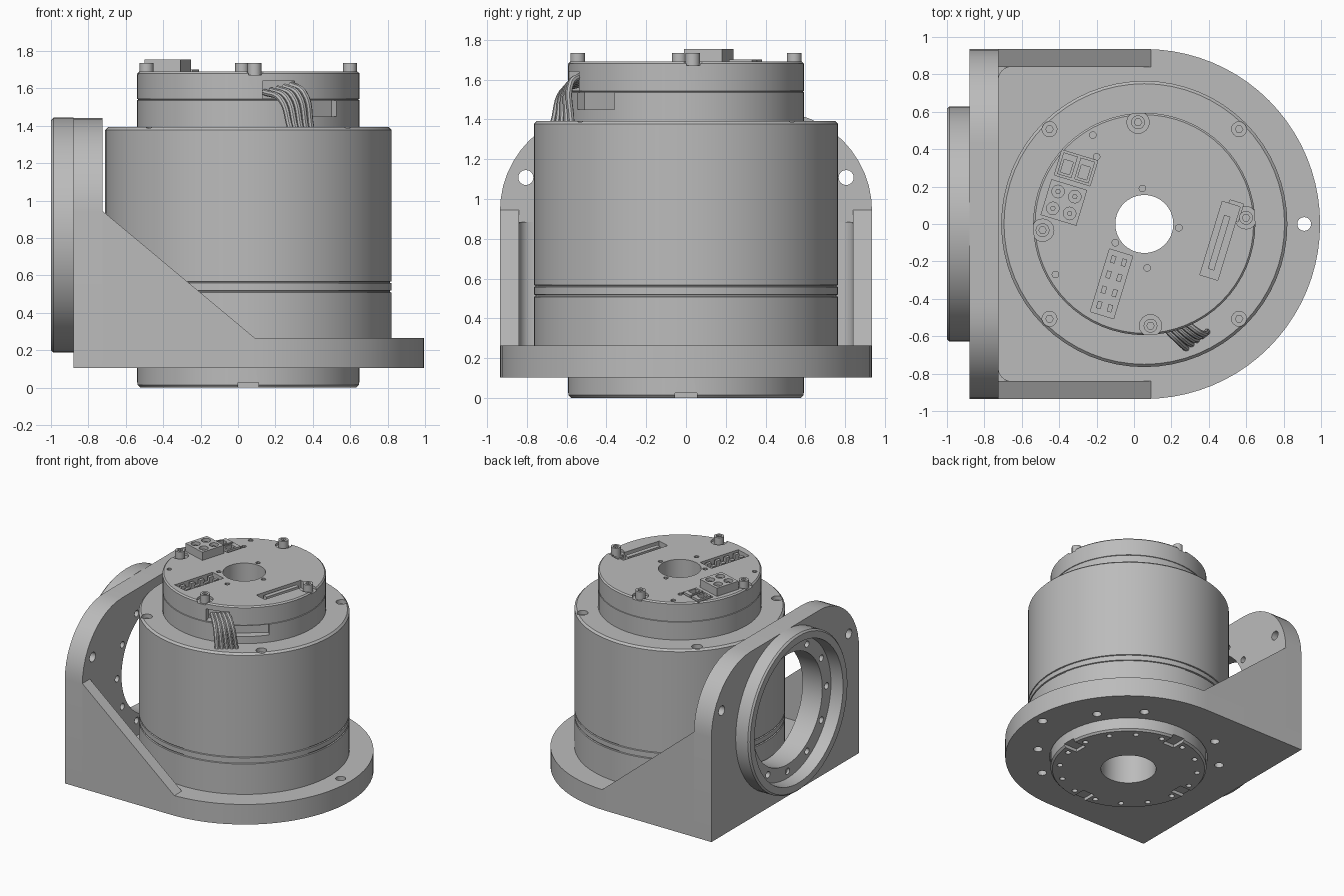
import bpy, bmesh
from math import sin, cos, pi, radians
from mathutils import Vector

cube = bpy.data.objects.get("Cube")
if cube:
    bpy.data.objects.remove(cube, do_unlink=True)

grey = bpy.data.materials.new("machined_grey")
grey.use_nodes = True
colour = (0.5, 0.5, 0.5, 1)
grey.diffuse_color = colour
grey.node_tree.nodes["Principled BSDF"].inputs["Base Color"].default_value = colour

CX = 0.055          # motor axis
RZ = 0.815          # side ring axis height
TOP = 1.69          # top of the cap
TILT = radians(-17)  # connector angle


def place(u, v, w, axis):
    return Vector({"z": (u, v, w), "x": (w, u, v), "y": (u, w, v)}[axis])


def finish(name, bm):
    bmesh.ops.recalc_face_normals(bm, faces=bm.faces)
    mesh = bpy.data.meshes.new(name)
    bm.to_mesh(mesh)
    bm.free()
    mesh.materials.append(grey)
    ob = bpy.data.objects.new(name, mesh)
    bpy.context.collection.objects.link(ob)
    return ob


def prism(name, pts, lo, hi, axis="z"):
    bm = bmesh.new()
    a = [bm.verts.new(place(u, v, lo, axis)) for u, v in pts]
    b = [bm.verts.new(place(u, v, hi, axis)) for u, v in pts]
    bm.faces.new(a)
    bm.faces.new(b)
    for i in range(len(a)):
        j = (i + 1) % len(a)
        bm.faces.new((a[i], a[j], b[j], b[i]))
    return finish(name, bm)


def lathe(name, profile, u0, v0, axis="z", n=64):
    bm = bmesh.new()
    rings = [[bm.verts.new(place(u0 + r * cos(2 * pi * k / n), v0 + r * sin(2 * pi * k / n), w, axis))
              for k in range(n)] for r, w in profile]
    for i, ring in enumerate(rings):
        nxt = rings[(i + 1) % len(rings)]
        for k in range(n):
            m = (k + 1) % n
            bm.faces.new((ring[k], ring[m], nxt[m], nxt[k]))
    return finish(name, bm)


def arc(u, v, r, a0, a1, n):
    return [(u + r * cos(radians(a0 + (a1 - a0) * i / n)),
             v + r * sin(radians(a0 + (a1 - a0) * i / n))) for i in range(n + 1)]


def disc(u, v, r, n=16):
    return arc(u, v, r, 0, 360, n)[:-1]


def rect(u, v, w, h, ang=0.0):
    c, s = cos(ang), sin(ang)
    return [(u + x * w / 2 * c - y * h / 2 * s, v + x * w / 2 * s + y * h / 2 * c)
            for x, y in ((-1, -1), (1, -1), (1, 1), (-1, 1))]


def polar(r, deg, u=CX, v=0.0):
    return u + r * cos(radians(deg)), v + r * sin(radians(deg))


def activate(ob):
    bpy.ops.object.select_all(action="DESELECT")
    ob.select_set(True)
    bpy.context.view_layer.objects.active = ob


def cut(ob, pts, lo, hi, axis="z"):
    cutter = prism("cutter", pts, lo, hi, axis)
    cutter.hide_render = True
    mod = ob.modifiers.new("cut", "BOOLEAN")
    mod.operation = "DIFFERENCE"
    mod.solver = "EXACT"
    mod.object = cutter
    activate(ob)
    bpy.ops.object.modifier_apply(modifier=mod.name)
    bpy.data.objects.remove(cutter, do_unlink=True)


# Bracket foot: square at the plate end, round at the other
outline = [(-0.725, -0.935)] + arc(0.06, 0, 0.935, -90, 90, 40) + [(-0.725, 0.935)]
foot = prism("bracket_foot", outline, 0.104, 0.265)
cut(foot, disc(CX, 0, 0.6, 64), 0, 0.4)
cut(foot, disc(0.91, 0, 0.037), 0, 0.4)
for quarter in range(4):
    for a in (30, 60):
        cut(foot, disc(*polar(0.7, 90 * quarter + a), 0.035), 0, 0.4)

# Upright plate with rounded shoulders
outline = [(-0.935, 0.104), (0.935, 0.104)] + arc(0.435, 0.94, 0.5, 0, 90, 12) + arc(-0.435, 0.94, 0.5, 90, 180, 12)
plate = prism("bracket_plate", outline, -0.88, -0.725, "x")
cut(plate, disc(0, RZ, 0.44, 64), -1.2, -0.5, "x")
for s in (-1, 1):
    cut(plate, disc(s * 0.805, 1.108, 0.038), -1.2, -0.5, "x")

# Output ring on the outside of the plate
ring = lathe("side_ring", [(0.44, -0.88), (0.44, -0.9), (0.55, -0.9), (0.56, -1),
                           (0.615, -1), (0.628, -0.987), (0.628, -0.88)], 0, RZ, "x")
for k in range(12):
    hole = disc(*polar(0.495, 30 * k, 0, RZ), 0.026, 12)
    cut(plate, hole, -1.2, -0.5, "x")
    cut(ring, hole, -1.2, -0.5, "x")

# Sloping side gussets with a rounded inner corner
gussets = []
for s, side in ((-1, "right"), (1, "left")):
    gussets.append(prism(side + "_gusset", [(-0.725, 0.265), (0.09, 0.265), (-0.725, 0.945)],
                         s * 0.84, s * 0.935, "y"))
    corner = [(-0.725, 0.84)] + arc(-0.655, 0.77, 0.07, 90, 180, 6)
    gussets.append(prism(side + "_gusset_fillet", [(u, s * v) for u, v in corner], 0.265, 0.885))

# Motor body with bottom boss, two seams and a central bore
body = lathe("motor_body", [
    (0.21, 0), (0.58, 0), (0.594, 0.015), (0.594, 0.265), (0.765, 0.265),
    (0.765, 0.508), (0.757, 0.511), (0.757, 0.517), (0.765, 0.52),
    (0.765, 0.558), (0.757, 0.561), (0.757, 0.565), (0.765, 0.568),
    (0.765, 1.378), (0.75, 1.393), (0.155, 1.393), (0.155, 0.3), (0.21, 0.3)], CX, 0)
for k in range(16):
    cut(body, disc(*polar(0.525, 22.5 * k + 11.25), 0.022, 12), -0.1, 0.05)
for k in range(4):
    cut(body, rect(*polar(0.54, 90 * k), 0.14, 0.11, radians(90 * k)), -0.1, 0.026)
    spot = polar(0.717, 90 * k + 45)
    cut(body, disc(*spot, 0.04), 1.36, 1.5)
    cut(body, disc(*spot, 0.02, 6), 1.33, 1.5)

# Top cap
cap = lathe("top_cap", [
    (0.594, 1.39), (0.594, 1.536), (0.589, 1.538), (0.589, 1.541), (0.594, 1.543),
    (0.594, 1.68), (0.584, TOP), (0.155, TOP), (0.155, 1.39)], CX, 0)
# side slot and cable opening
cut(cap, rect(*polar(0.585, -52), 0.11, 0.3, radians(-52)), 1.45, 1.535)
cut(cap, rect(*polar(0.585, -74), 0.11, 0.18, radians(-74)), 1.545, 1.64)
# connector pockets: x, y, width, length, depth
for x, y, w, h, depth in ((-0.12, -0.32, 0.13, 0.35, 0.05),
                          (0.46, -0.09, 0.1, 0.41, 0.06),
                          (0.535, 0.07, 0.075, 0.1, 0.04),
                          (-0.31, 0.3, 0.2, 0.14, 0.05)):
    cut(cap, rect(x, y, w, h, TILT), TOP - depth, 1.9)
# small screw holes
for x, y in ((-0.22, 0.475), (-0.2, 0.36), (0.045, 0.19), (0.24, -0.02),
             (0.07, -0.235), (-0.42, -0.27), (-0.1, -0.1)):
    cut(cap, disc(x, y, 0.018, 10), TOP - 0.03, 1.9)

# Cap bolts, each in a shallow rim recess
parts = [foot, plate, ring, body, cap] + gussets
for k in range(4):
    spot = polar(0.545, 90 * k + 3.5)
    cut(cap, disc(*spot, 0.06), TOP - 0.02, 1.9)
    bolt = prism("cap_bolt", disc(*spot, 0.037), TOP - 0.03, 1.735)
    cut(bolt, disc(*spot, 0.02, 6), 1.71, 1.9)
    parts.append(bolt)


# Connectors on the cap
def tilted(x, y, u, v):
    return x + u * cos(TILT) - v * sin(TILT), y + u * sin(TILT) + v * cos(TILT)


power = prism("power_connector", rect(-0.375, 0.115, 0.2, 0.2, TILT), TOP - 0.01, 1.755)
for u in (-0.047, 0.047):
    for v in (-0.047, 0.047):
        cut(power, disc(*tilted(-0.375, 0.115, u, v), 0.034, 12), 1.71, 1.9)
        parts.append(prism("power_pin", disc(*tilted(-0.375, 0.115, u, v), 0.014, 8), 1.7, 1.74))
parts.append(power)
for u in (-0.048, 0.048):
    plug = prism("signal_connector", rect(*tilted(-0.31, 0.3, u, 0), 0.08, 0.12, TILT), TOP - 0.06, 1.7)
    cut(plug, rect(*tilted(-0.31, 0.3, u, -0.01), 0.05, 0.07, TILT), 1.66, 1.9)
    parts.append(plug)
for u in (-0.03, 0.03):
    for i in range(4):
        parts.append(prism("strip_pin", rect(*tilted(-0.12, -0.32, u, (i - 1.5) * 0.085), 0.025, 0.04, TILT),
                           TOP - 0.055, TOP - 0.005))
parts.append(prism("edge_connector", rect(0.455, -0.1, 0.035, 0.3, TILT), TOP - 0.065, TOP - 0.005))

# Cables arching out of the cap onto the body
for i in range(5):
    curve = bpy.data.curves.new("cable", "CURVE")
    curve.dimensions = "3D"
    curve.bevel_depth = 0.017
    curve.bevel_resolution = 2
    curve.resolution_u = 6
    curve.use_fill_caps = True
    spline = curve.splines.new("BEZIER")
    path = ((0.14 + 0.035 * i, -0.53, 1.58 + 0.01 * i),
            (0.23 + 0.03 * i, -0.62 + 0.01 * i, 1.54 + 0.01 * i),
            (0.28 + 0.028 * i, -0.665 + 0.022 * i, 1.385))
    spline.bezier_points.add(len(path) - 1)
    for point, co in zip(spline.bezier_points, path):
        point.co = co
        point.handle_left_type = point.handle_right_type = "AUTO"
    curve.materials.append(grey)
    cable = bpy.data.objects.new("cable", curve)
    bpy.context.collection.objects.link(cable)
    activate(cable)
    bpy.ops.object.convert(target="MESH")
    parts.append(bpy.context.view_layer.objects.active)

# Smooth the round walls and keep edges sharp
for ob in parts:
    activate(ob)
    bpy.ops.object.shade_smooth_by_angle(angle=radians(32))
